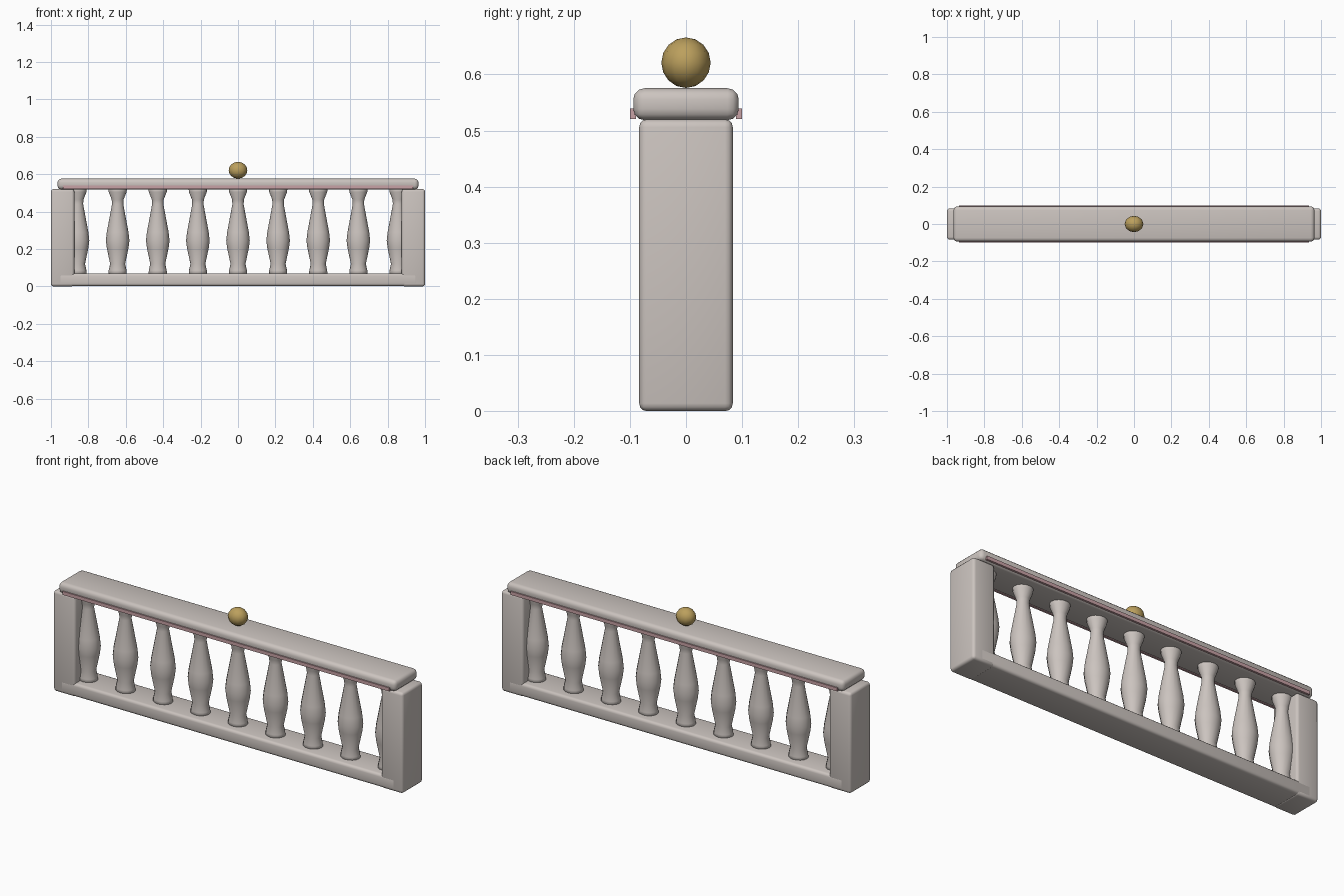
import bpy
import bmesh
from math import cos, sin, pi

cube = bpy.data.objects.get("Cube")
if cube:
    bpy.data.objects.remove(cube, do_unlink=True)


def material(name, rgb):
    mat = bpy.data.materials.new(name)
    mat.use_nodes = True
    mat.diffuse_color = (*rgb, 1)
    mat.node_tree.nodes["Principled BSDF"].inputs["Base Color"].default_value = (*rgb, 1)
    return mat


stone = material("pale_stone", (0.60, 0.55, 0.52))
gold = material("aged_gold", (0.50, 0.35, 0.11))
rose = material("rose_trim", (0.58, 0.36, 0.38))


def finish(bm, name, mat, smooth=True):
    bmesh.ops.recalc_face_normals(bm, faces=bm.faces)
    mesh = bpy.data.meshes.new(name)
    bm.to_mesh(mesh)
    bm.free()
    mesh.materials.append(mat)
    for poly in mesh.polygons:
        poly.use_smooth = smooth
    obj = bpy.data.objects.new(name, mesh)
    bpy.context.collection.objects.link(obj)
    return obj


def block(name, centre, size, mat, bevel=0.0):
    """Box with softly rounded edges."""
    bm = bmesh.new()
    bmesh.ops.create_cube(bm, size=1)
    for v in bm.verts:
        v.co = [c + s * k for c, s, k in zip(centre, size, v.co)]
    if bevel:
        bmesh.ops.bevel(bm, geom=bm.edges[:], offset=bevel, segments=3,
                        profile=0.5, affect='EDGES')
    return finish(bm, name, mat, smooth=bevel > 0)


def baluster(name, x, profile, sides=16, depth=0.89):
    """Turned post lathed from (radius, height) pairs."""
    bm = bmesh.new()
    rings = [[bm.verts.new((x + r * cos(2 * pi * i / sides),
                            depth * r * sin(2 * pi * i / sides), z))
              for i in range(sides)] for r, z in profile]
    for low, high in zip(rings, rings[1:]):
        for i in range(sides):
            j = (i + 1) % sides
            bm.faces.new((low[i], low[j], high[j], high[i]))
    bm.faces.new(rings[0])
    bm.faces.new(rings[-1])
    return finish(bm, name, stone)


# Rails
block("base_rail", (0, 0, 0.036), (1.92, 0.168, 0.068), stone, 0.014)
block("top_rail", (0, 0, 0.547), (1.93, 0.188, 0.057), stone, 0.02)

# End posts
for side, name in ((1, "left_post"), (-1, "right_post")):
    block(name, (side * 0.9375, 0, 0.26), (0.125, 0.167, 0.52), stone, 0.014)

# Trim strips along both faces of the top rail
for side, name in ((-1, "front_trim"), (1, "back_trim")):
    block(name, (0, side * 0.0945, 0.53), (1.87, 0.011, 0.018), rose)

# Balusters
outline = [(0.049, 0.06), (0.048, 0.085), (0.040, 0.12), (0.058, 0.205),
           (0.063, 0.245), (0.058, 0.29), (0.030, 0.44), (0.032, 0.465),
           (0.048, 0.505), (0.050, 0.53)]
for i in range(9):
    baluster(f"baluster_{i + 1}", (i - 4) * 0.2145, outline)

# Finial ball
bm = bmesh.new()
bmesh.ops.create_uvsphere(bm, u_segments=12, v_segments=8, radius=1)
for v in bm.verts:
    v.co = (v.co.x * 0.05, v.co.y * 0.044, 0.621 + v.co.z * 0.045)
finish(bm, "finial_ball", gold)
